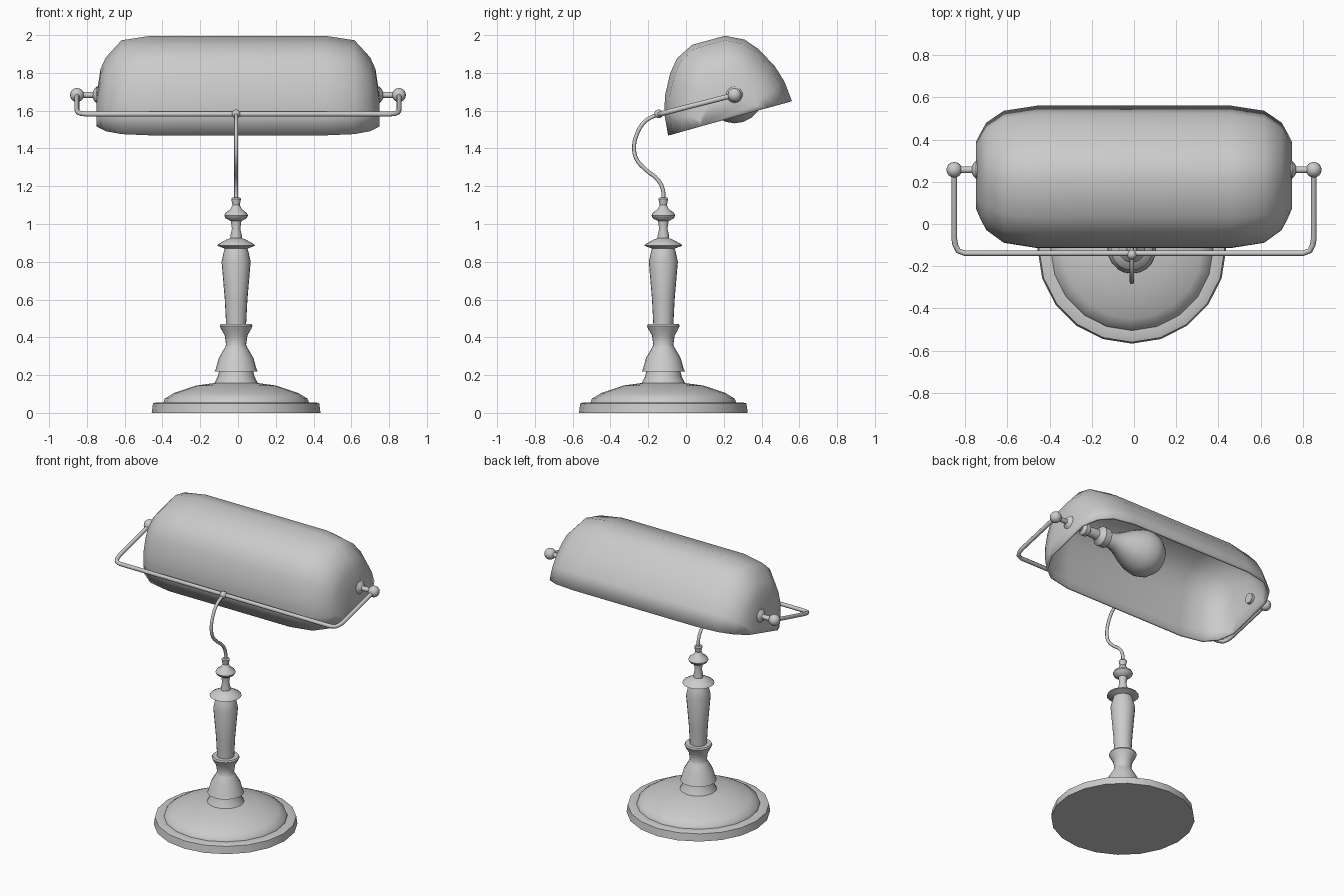
import bpy, bmesh, math
from mathutils import Matrix, Vector

if "Cube" in bpy.data.objects:
    bpy.data.objects.remove(bpy.data.objects["Cube"])

CX, CY = -0.01, -0.12            # column axis
PIV_Y, PIV_Z, TILT = 0.257, 1.683, math.radians(15.5)


def finish(name, bm, matrix=Matrix(), angle=38):
    bmesh.ops.recalc_face_normals(bm, faces=bm.faces)
    me = bpy.data.meshes.new(name)
    bm.to_mesh(me)
    bm.free()
    me.transform(matrix)
    ob = bpy.data.objects.new(name, me)
    bpy.context.collection.objects.link(ob)
    smooth(ob, angle)
    return ob


def smooth(ob, angle):
    bpy.ops.object.select_all(action='DESELECT')
    bpy.context.view_layer.objects.active = ob
    ob.select_set(True)
    bpy.ops.object.shade_smooth_by_angle(angle=math.radians(angle))


def loft(bm, rings, closed):
    vs = [[bm.verts.new(p) for p in r] for r in rings]
    n = len(vs[0])
    for a, b in zip(vs, vs[1:]):
        for i in range(n if closed else n - 1):
            j = (i + 1) % n
            bm.faces.new((a[i], a[j], b[j], b[i]))
    bm.faces.new(vs[0])
    bm.faces.new(vs[-1])


def lathe(name, profile, matrix, segs=20):
    bm = bmesh.new()
    rings = [[(r * math.sin(2 * math.pi * k / segs), -r * math.cos(2 * math.pi * k / segs), z)
              for k in range(segs)] for r, z in profile]
    loft(bm, rings, True)
    return finish(name, bm, matrix)


def ball(name, pos, r):
    bm = bmesh.new()
    bmesh.ops.create_uvsphere(bm, u_segments=16, v_segments=10, radius=r)
    return finish(name, bm, Matrix.Translation(pos))


def tube(name, pts, r, kind='POLY'):
    cu = bpy.data.curves.new(name, 'CURVE')
    cu.dimensions = '3D'
    cu.bevel_depth, cu.bevel_resolution, cu.use_fill_caps = r, 2, True
    cu.resolution_u = 5
    if kind == 'BEZIER':
        sp = cu.splines.new('BEZIER')
        sp.bezier_points.add(len(pts) - 1)
        for bp, p in zip(sp.bezier_points, pts):
            bp.co = p
            bp.handle_left_type = bp.handle_right_type = 'AUTO'
    else:
        sp = cu.splines.new('POLY')
        sp.points.add(len(pts) - 1)
        for q, p in zip(sp.points, pts):
            q.co = (*p, 1)
    ob = bpy.data.objects.new(name, cu)
    bpy.context.collection.objects.link(ob)
    bpy.ops.object.select_all(action='DESELECT')
    bpy.context.view_layer.objects.active = ob
    ob.select_set(True)
    bpy.ops.object.convert(target='MESH')
    smooth(bpy.context.view_layer.objects.active, 50)


# Turned base and column
column = Matrix.Translation((CX, CY, 0))
lathe("base", [(.447, 0), (.44, .05), (.42, .056), (.385, .056), (.378, .075), (.33, .105),
               (.21, .145), (.115, .158), (.098, .19), (.09, .222)], column)
lathe("lower_collar", [(.114, .22), (.108, .232), (.092, .29), (.06, .345), (.053, .36),
                       (.06, .41), (.08, .445), (.087, .46), (.082, .47), (.05, .47)], column)
lathe("stem", [(.053, .468), (.06, .6), (.077, .8), (.066, .85), (.06, .87),
               (.1, .885), (.095, .893), (.05, .918), (.03, .925)], column)
lathe("finial", [(.03, .92), (.03, .94), (.022, .975), (.028, 1.015), (.055, 1.03), (.063, 1.045),
                 (.055, 1.06), (.03, 1.078), (.019, 1.1), (.026, 1.133), (.02, 1.14)], column)

# Curved neck and its joint
neck = [(-.12, 1.13), (-.122, 1.18), (-.15, 1.235), (-.21, 1.285), (-.26, 1.34), (-.275, 1.4),
        (-.258, 1.48), (-.215, 1.545), (-.145, 1.583)]
tube("neck", [(CX, y, z) for y, z in neck], .0105, 'BEZIER')
ball("neck_joint", (CX, -.145, 1.583), .023)

# Yoke carrying the shade
half = [(.852, PIV_Y, PIV_Z), (.852, -.07, 1.6), (.847, -.1, 1.592), (.833, -.127, 1.585), (.8, -.139, 1.582)]
tube("yoke", half + [(-x, y, z) for x, y, z in reversed(half)], .0135)

# Shade: tilted arched section lofted along x, narrowing at both ends
arch = [(1, 0), (.97, .255), (.885, .48), (.71, .735), (.545, .89), (.265, 1)]
arch += [(-u, v) for u, v in reversed(arch)]
ends = [(.46, .34, .428), (.617, .315, .405), (.7, .257, .315), (.728, .205, .255), (.75, .16, .11)]
sections = [(-x, w, h) for x, w, h in reversed(ends)] + ends
bm = bmesh.new()
loft(bm, [[(x, u * w, v * h) for u, v in arch] for x, w, h in sections], False)
tilt = Matrix.Translation((0, .233, 1.56)) @ Matrix.Rotation(TILT, 4, 'X')
shade = finish("shade", bm, tilt, 45)
mod = shade.modifiers.new("thickness", 'SOLIDIFY')
mod.thickness, mod.offset = .014, -1

# Pivots: knob, spindle, outer flange and inner button on each side
for s, side in ((1, "right"), (-1, "left")):
    axis = Matrix.Translation((0, PIV_Y, PIV_Z)) @ Matrix.Rotation(s * math.pi / 2, 4, 'Y')
    ball(side + "_knob", (s * .852, PIV_Y, PIV_Z), .037)
    lathe(side + "_pivot", [(.034, .715), (.034, .735), (.044, .737), (.044, .748), (.03, .762),
                            (.016, .768), (.016, .84)], axis, 16)

# Bulb and socket along the pivot axis
axis = Matrix.Translation((0, PIV_Y, PIV_Z)) @ Matrix.Rotation(math.pi / 2, 4, 'Y')
lathe("bulb", [(.005, 0), (.05, .01), (.1, .04), (.138, .09), (.15, .145), (.14, .205), (.112, .27),
               (.075, .335), (.053, .39), (.045, .45)], axis)
lathe("socket", [(.045, .44), (.064, .445), (.064, .49), (.035, .52), (.03, .59), (.042, .6),
                 (.042, .63), (.02, .645), (.02, .73)], axis, 16)
